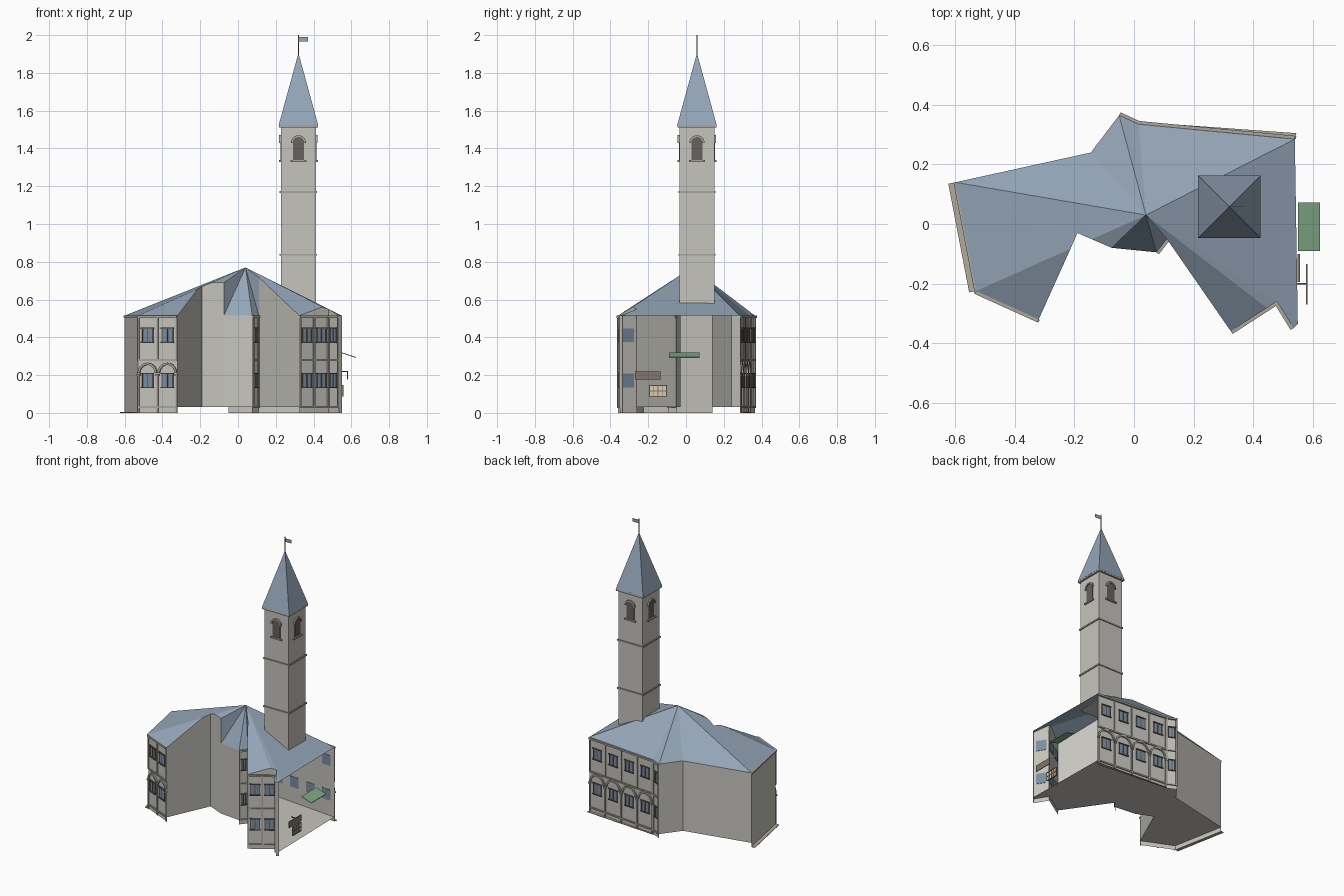
import bpy, bmesh, math
from mathutils import Vector, Matrix

if "Cube" in bpy.data.objects:
    bpy.data.objects.remove(bpy.data.objects["Cube"])

COL = {"stone": (.56, .55, .51), "roof": (.30, .38, .48), "glass": (.20, .27, .36), "dark": (.13, .12, .11),
       "trim": (.40, .38, .34), "green": (.22, .40, .24), "cream": (.72, .60, .42), "brown": (.22, .18, .16),
       "tan": (.45, .40, .34)}
MATS, PARTS = {}, {}
for k, c in COL.items():
    MATS[k] = bpy.data.materials.new(k)
    MATS[k].diffuse_color = (*c, 1)


def part(name, mat):
    if name not in PARTS:
        PARTS[name] = (bmesh.new(), mat)
    return PARTS[name][0]


def face(bm, pts):
    return bm.faces.new([bm.verts.new(p) for p in pts])


def prism(name, mat, M, pts, y0, y1):
    """Outline in the local x-z plane, pushed from y0 to y1 (y is outward)."""
    bm = part(name, mat)
    a = [bm.verts.new(M @ Vector((x, y0, z))) for x, z in pts]
    b = [bm.verts.new(M @ Vector((x, y1, z))) for x, z in pts]
    bm.faces.new(a)
    bm.faces.new(b[::-1])
    for i in range(len(a)):
        j = (i + 1) % len(a)
        bm.faces.new([a[j], a[i], b[i], b[j]])


def box(name, mat, M, x0, x1, y0, y1, z0, z1):
    prism(name, mat, M, [(x0, z0), (x1, z0), (x1, z1), (x0, z1)], y0, y1)


def arc(cx, cz, r, n=10):
    return [(cx + r * math.cos(math.pi * i / n), cz + r * math.sin(math.pi * i / n)) for i in range(n + 1)]


def arch_ring(name, mat, M, cx, cz, r, w, y0, y1):
    prism(name, mat, M, arc(cx, cz, r) + arc(cx, cz, r - w)[::-1], y0, y1)


def wall_frame(p, q):
    d = Vector((q[0] - p[0], q[1] - p[1], 0))
    u = d.normalized()
    n = Vector((u.y, -u.x, 0))
    M = Matrix((u, n, Vector((0, 0, 1)))).transposed().to_4x4()
    M.translation = Vector((p[0], p[1], 0))
    return M, d.length


I = Matrix.Identity(4)
EV = .515
AP = (.04, .03, .77)
# Footprint corners with the height of the wall top
L, C, D = (-.60, .14, EV), (-.53, -.225, EV), (-.32, -.32, EV)
P, A, Q = (-.213, -.083, .657), (-.19, -.03, .67), (-.141, -.051, .689)
BT, B, K = (-.075, -.08, .689), (-.075, -.08, EV), (.075, -.095, EV)
R, RT, F = (.11, -.05, EV), (.11, -.05, .717), (.325, -.36, EV)
S, G, H = (.446, -.282, .561), (.48, -.26, .549), (.535, -.35, EV)
N1, E, E2 = (.55, -.335, EV), (.54, .285, EV), (.485, .29, EV)
J, T, N = (.015, .335, EV), (-.05, .365, EV), (-.145, .24, EV)

# Walls: a thin shell, open on the right side
FL = .03
walls = part("walls", "stone")
for p, q, z in [(L, C, 0), (C, D, 0), (D, P, FL), (P, A, FL), (A, Q, FL), (Q, BT, FL), (B, K, FL), (K, R, 0),
                (RT, F, FL), (F, S, 0), (S, G, 0), (G, H, 0), (H, N1, 0), (E, E2, 0), (E2, J, 0), (J, T, 0),
                (T, N, FL), (N, L, FL)]:
    face(walls, [(p[0], p[1], z), (q[0], q[1], z), q, p])
face(part("floor", "stone"), [(p[0], p[1], FL) for p in (L, C, D, A, B, K, R, F, G, H, N1, E, J, T, N)])

# Main roof: planes falling from one peak, clipped by the footprint
roof = part("main_roof", "roof")
for pts in [(AP, L, C, P, A, Q), (C, D, P), (AP, Q, BT), (AP, BT, B), (AP, B, K), (AP, K, R), (AP, R, RT),
            (AP, RT, F, S), (AP, S, G, N1, E), (G, H, N1), (AP, E, E2), (AP, E2, J), (AP, J, T),
            (AP, T, N), (AP, N, L)]:
    face(roof, pts)


# Facades with windows, pilasters, bands and optional arcade
def window(M, cx, w, z0, z1):
    h, t = w / 2, .006
    box("window_panes", "glass", M, cx - h, cx + h, -.003, .003, z0, z1)
    for x in (cx - h, cx - t / 2, cx + h - t):
        box("window_frames", "dark", M, x, x + t, .001, .006, z0, z1)
    for z in (z0 - .004, z1 - .002):
        box("window_frames", "dark", M, cx - h - .003, cx + h + .003, .001, .009, z, z + .006)


def facade(p, q, bays, arcade):
    M, ln = wall_frame(p, q)
    bw = ln / bays
    w = min(.068, bw * .68)
    for z0, z1, y in ((.026, .036, .007), (.274, .284, .007), (.503, .515, .011)):
        box("string_courses", "trim", M, 0, ln, 0, y, z0, z1)
    for i in range(bays + 1):
        x = min(max(i * bw, .005), ln - .005)
        box("pilasters", "trim", M, x - .005, x + .005, 0, .007, 0 if arcade else .03, .2 if arcade else .51)
        if arcade:
            box("pilasters", "trim", M, x - .005, x + .005, 0, .006, .28, .51)
            box("capitals", "trim", M, x - .009, x + .009, 0, .01, .196, .206)
    for i in range(bays):
        cx = (i + .5) * bw
        window(M, cx, w, .375, .447)
        window(M, cx, w, .135, .208)
        if arcade:
            arch_ring("arcade_arches", "trim", M, cx, .21, bw / 2 - .002, .012, 0, .009)


for p, q, bays, arcade in [(C, D, 2, True), (E, J, 4, True), (J, T, 1, False), (K, R, 1, False),
                           (F, G, 2, False), (G, H, 1, False)]:
    facade(p, q, bays, arcade)

# Thin ground strips by the left and back walls
M, ln = wall_frame(L, C)
box("left_strip", "tan", M, 0, ln, 0, .024, 0, .004)
box("left_cornice", "tan", M, 0, ln, 0, .006, .505, .515)
prism("back_strip", "tan", Matrix(((1, 0, 0, 0), (0, 0, 1, 0), (0, 1, 0, 0), (0, 0, 0, 1))),
      [(.015, .335), (.54, .285), (.545, .305), (.015, .343)], 0, .004)

# Tower
TX, TY, TH = .32, .058, .093
box("tower", "stone", I, TX - TH, TX + TH, TY - TH, TY + TH, .58, 1.52)
for z, e, h in ((.832, .006, .01), (1.165, .006, .01), (1.512, .011, .014)):
    box("tower_bands", "trim", I, TX - TH - e, TX + TH + e, TY - TH - e, TY + TH + e, z, z + h)
spire = part("spire", "roof")
rim = [(TX + a * .105, TY + b * .105, 1.522) for a, b in ((-1, -1), (1, -1), (1, 1), (-1, 1))]
face(spire, rim[::-1])
for i in range(4):
    face(spire, [rim[i], rim[(i + 1) % 4], (TX, TY, 1.905)])
for i in range(4):
    c, s = math.cos(i * math.pi / 2), math.sin(i * math.pi / 2)
    ctr = Vector((TX, TY))
    a = ctr + Vector((-c * TH + s * TH, -s * TH - c * TH))
    b = ctr + Vector((c * TH + s * TH, s * TH - c * TH))
    M, ln = wall_frame(a, b)
    m = ln / 2
    prism("belfry_openings", "dark", M, [(m - .03, 1.34), (m + .03, 1.34)] + arc(m, 1.43, .03), 0, .003)
    arch_ring("belfry_hoods", "trim", M, m, 1.43, .04, .01, 0, .009)
    box("belfry_sills", "trim", M, m - .043, m + .043, 0, .01, 1.328, 1.338)

# Flagpole and flag
box("flagpole", "dark", I, TX - .003, TX + .003, TY - .003, TY + .003, 1.89, 2.0)
box("flag", "roof", I, TX, TX + .05, TY - .001, TY + .001, 1.967, 1.99)

# Right side: sloping awning, lattice window, hanging board on bracket
prism("awning", "green", I, [(.55, .316), (.625, .291), (.625, .295), (.55, .32)], -.09, .072)
box("lattice_window", "cream", I, .55, .555, -.193, -.103, .088, .145)
for i in range(5):
    y = -.195 + i * .0225
    box("lattice_bars", "brown", I, .549, .558, y, y + .004, .086, .147)
for i in range(3):
    box("lattice_bars", "brown", I, .549, .558, -.195, -.101, .086 + i * .0285, .09 + i * .0285)
box("hanging_board", "brown", I, .577, .582, -.27, -.135, .176, .22)
box("board_bracket", "dark", I, .548, .582, -.203, -.198, .216, .222)

# Turn every collected part into an object
for name, (bm, mat) in PARTS.items():
    if name in ("main_roof", "walls", "floor"):
        bmesh.ops.remove_doubles(bm, verts=bm.verts, dist=1e-5)
        bmesh.ops.triangulate(bm, faces=[f for f in bm.faces if len(f.verts) > 4])
    if name != "walls":
        bmesh.ops.recalc_face_normals(bm, faces=bm.faces)
    me = bpy.data.meshes.new(name)
    bm.to_mesh(me)
    bm.free()
    me.materials.append(MATS[mat])
    bpy.context.collection.objects.link(bpy.data.objects.new(name, me))

for m in bpy.data.materials:
    if m.users and not m.is_grease_pencil:
        m.use_nodes = True
        m.node_tree.nodes["Principled BSDF"].inputs["Base Color"].default_value = m.diffuse_color
